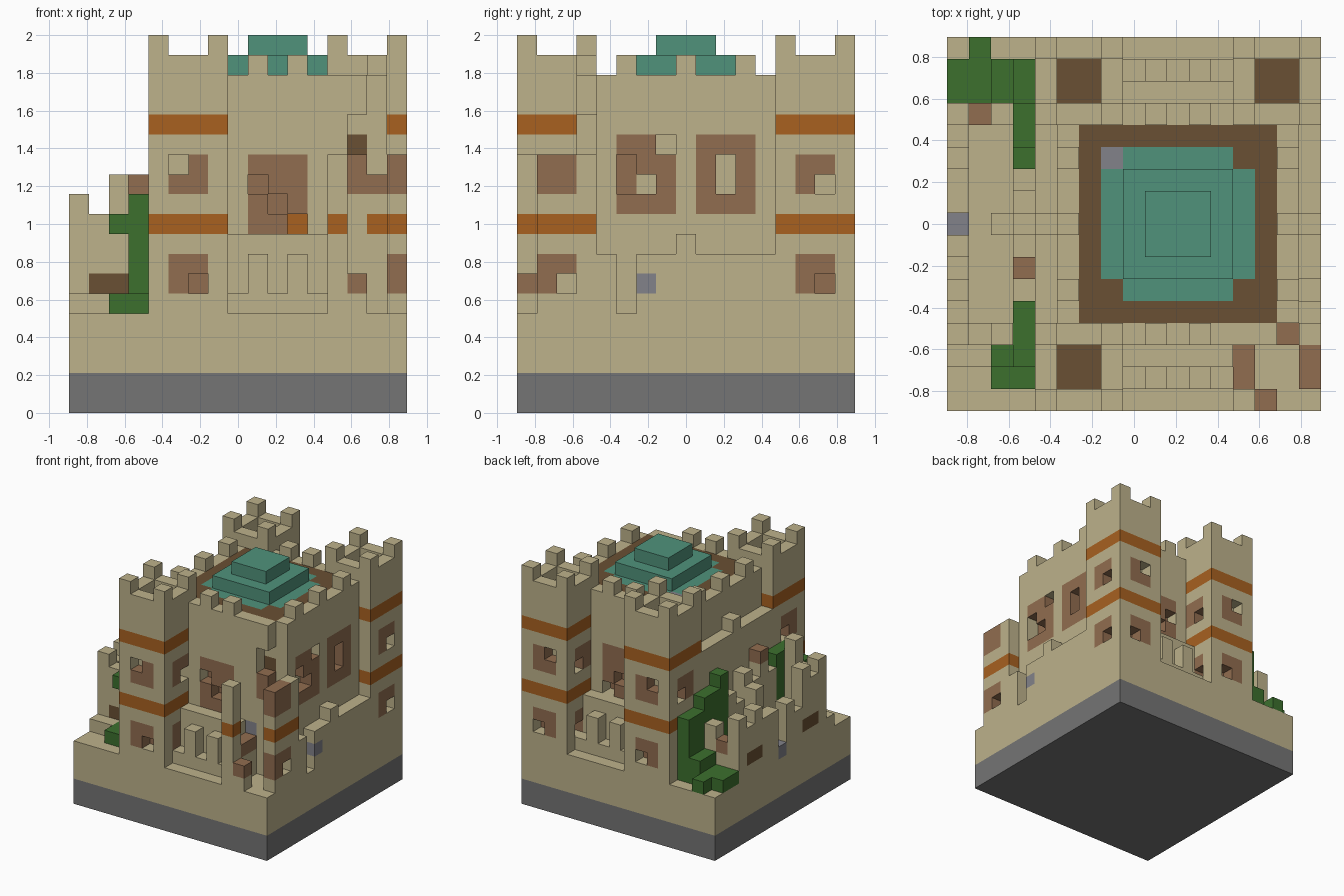
import bpy, bmesh, math
from mathutils import Vector

cube = bpy.data.objects.get("Cube")
if cube:
    bpy.data.objects.remove(cube)

UNIT = 2 / 19
COLOURS = {
    "sandstone": (0.51, 0.445, 0.258),
    "foundation_grey": (0.178, 0.178, 0.178),
    "orange_band": (0.392, 0.12, 0.0144),
    "brick_brown": (0.283, 0.153, 0.08),
    "dark_timber": (0.144, 0.08, 0.033),
    "ivy_green": (0.045, 0.162, 0.027),
    "copper_teal": (0.08, 0.288, 0.198),
    "stone_grey": (0.223, 0.223, 0.254),
}
NAMES = list(COLOURS)
SAND, BASE, BAND, BRICK, TIMBER, IVY, TEAL, STONE = NAMES
TOP = 17          # roof level
GROUND = 5        # top of the plinth
cells = {}


def block(part, colour, x, y, z):
    """Fill a range of grid cells; each range is (start, end)."""
    for i in range(*x):
        for j in range(*y):
            for k in range(*z):
                cells[i, j, k] = (part, colour)


def column(part, x, y, top, colour=SAND, cap=None):
    block(part, colour, (x, x + 1), (y, y + 1), (GROUND, top))
    if cap:
        paint(cap, (x, x + 1), (y, y + 1), (top - 1, top))


def paint(colour, x, y, z):
    for i in range(*x):
        for j in range(*y):
            for k in range(*z):
                if (i, j, k) in cells:
                    cells[i, j, k] = (cells[i, j, k][0], colour)


def cut(*spots):
    for spot in spots:
        cells.pop(spot, None)


# Plinth
block("foundation", BASE, (0, 17), (0, 17), (0, 2))
block("plinth", SAND, (0, 17), (0, 17), (2, GROUND))

# Keep with roof floor and merlons
block("keep", SAND, (5, 16), (3, 14), (GROUND, TOP))
paint(TIMBER, (6, 15), (4, 13), (TOP - 1, TOP))
paint(TEAL, (7, 14), (6, 11), (TOP - 1, TOP))
paint(TEAL, (8, 13), (5, 12), (TOP - 1, TOP))
paint(STONE, (7, 8), (11, 12), (TOP - 1, TOP))
for wall in (5, 15):
    for j in (5, 8, 11):
        block("keep_merlons", SAND, (wall, wall + 1), (j, j + 1), (TOP, TOP + 1))
for wall in (3, 13):
    for i in (9, 11):
        block("keep_merlons", SAND, (i, i + 1), (wall, wall + 1), (TOP, TOP + 1))

# Stepped roof
block("roof_lower_tier", TEAL, (8, 13), (6, 11), (TOP, TOP + 1))
block("roof_upper_tier", TEAL, (9, 12), (7, 10), (TOP + 1, TOP + 2))

# Keep windows
for wall in ((3, 5), (12, 14)):
    paint(BRICK, (9, 12), wall, (9, 13))
paint(BAND, (11, 12), (4, 5), (9, 10))
for wall in (3, 13):
    cut((9, wall, 11), (10, wall, 10), (11, wall, 9))
paint(BRICK, (15, 16), (5, 8), (10, 14))
paint(BRICK, (15, 16), (9, 12), (10, 14))
paint(BRICK, (14, 15), (5, 6), (11, 13))
cut((15, 6, 11), (15, 7, 13), (15, 5, 11), (15, 5, 12), (15, 10, 11), (15, 10, 12))

# Ledges and balustrades at front and back
for ledge, rail in ((2, 1), (14, 15)):
    block("ledge", SAND, (8, 13), (ledge, ledge + 1), (GROUND, 9))
    block("balustrade", SAND, (8, 13), (rail, rail + 1), (GROUND, 6))
    for i in (9, 11):
        column("balustrade", i, rail, 8)

# Side parapets
block("right_parapet", SAND, (16, 17), (6, 13), (GROUND, 8))
column("right_parapet", 16, 8, 9)
column("right_parapet", 16, 4, 8)
paint(STONE, (16, 17), (6, 7), (6, 7))
block("left_parapet", SAND, (4, 5), (4, 13), (GROUND, 14))
column("left_parapet", 4, 8, 15)


def tower(part, x, y):
    """Square tower with bands, windows, a sunken floor and corner merlons."""
    xs, ys = (x, x + 4), (y, y + 4)
    block(part, SAND, xs, ys, (GROUND, TOP + 1))
    for z in (9, 14):
        paint(BAND, xs, ys, (z, z + 1))
    for z in (6, 11):
        paint(BRICK, (x + 1, x + 3), ys, (z, z + 2))
        paint(BRICK, xs, (y + 1, y + 3), (z, z + 2))
    # Hollow behind each upper window is plain stone
    paint(SAND, (x + 1, x + 3), (y + 1, y + 3), (11, 13))
    for side in (0, 3):
        cut((x + 1, y + side, 12), (x + 2, y + side, 6))
        cut((x + side, y + 2, 11), (x + side, y + 2, 6))
    for i in (1, 2):
        for j in (1, 2):
            cut((x + i, y + j, TOP))
    paint(TIMBER, (x + 1, x + 3), (y + 1, y + 3), (TOP - 1, TOP))
    for i in (0, 3):
        for j in (0, 3):
            cells[x + i, y + j, TOP + 1] = (part, SAND)


tower("front_right_tower", 4, 0)
tower("back_right_tower", 4, 13)
tower("back_left_tower", 13, 13)

# Ruined corner tower
RUIN = "ruined_tower"
for z in range(GROUND, TOP):
    cut((15, 3, z))
cut((14, 3, 13), (14, 3, 14))
paint(TIMBER, (14, 15), (4, 5), (13, 14))
paint(BRICK, (14, 15), (3, 4), (11, 13))
paint(STONE, (13, 14), (3, 4), (8, 9))
column(RUIN, 13, 0, 13)
column(RUIN, 14, 0, 7, SAND, BRICK)
column(RUIN, 15, 3, 12, SAND, BRICK)
column(RUIN, 16, 3, 13)
for j in (1, 2):
    column(RUIN, 13, j, 8, SAND, BRICK)
    column(RUIN, 16, j, 13)
    for z in (6, 11):
        paint(BRICK, (16, 17), (j, j + 1), (z, z + 2))
cut((16, 2, 6))
for x in (13, 15, 16):
    paint(BAND, (x, x + 1), (0, 4), (9, 10))
paint(SAND, (13, 14), (3, 4), (9, 10))

# Ruined annex: broken walls given as top heights
ANNEX = "ruined_annex"
for i, top in enumerate((11, 10, 12, 12)):
    column(ANNEX, i, 3, top)
for j, top in enumerate((10, 10, 11, 8, 9, 6, 9, 9, 10, 9, 10)):
    column(ANNEX, 0, j + 3, top)
for i, top in enumerate((8, 9, 11)):
    column(ANNEX, i + 1, 13, top)
for j, top in enumerate((10, 12, 10, 11, 9, 10)):
    column(ANNEX, 3, j + 5, top)
column(ANNEX, 2, 8, 10)
block(ANNEX, SAND, (0, 4), (2, 3), (GROUND, 6))
paint(BRICK, (3, 4), (6, 7), (11, 12))
paint(BRICK, (1, 2), (13, 14), (7, 8))
paint(STONE, (0, 1), (8, 9), (GROUND, 6))
paint(TIMBER, (1, 3), (3, 4), (6, 7))
for j in (4, 11):
    paint(TIMBER, (0, 1), (j, j + 2), (6, 7))

# Ivy at the front and back of the annex
block("front_ivy", IVY, (2, 4), (1, 3), (GROUND, 6))
column("front_ivy", 3, 2, 11, IVY)
cells[2, 2, 9] = ("front_ivy", IVY)
for j in (3, 4):
    column("front_ivy", 3, j, 11, IVY)
cells[3, 3, 11] = (ANNEX, BRICK)
paint(IVY, (3, 4), (3, 4), (11, 12))
cut((3, 3, 11))
block("back_ivy", IVY, (0, 4), (14, 16), (GROUND, 6))
block("back_ivy", IVY, (2, 4), (14, 16), (GROUND, 7))
block("back_ivy", IVY, (3, 4), (14, 16), (GROUND, 10))
cells[1, 16, GROUND] = ("back_ivy", IVY)
for j, top in ((13, 11), (12, 11), (11, 12)):
    column("back_ivy", 3, j, top, IVY)

# Materials
materials = []
for name, rgb in COLOURS.items():
    mat = bpy.data.materials.new(name)
    mat.use_nodes = True
    mat.diffuse_color = (*rgb, 1)
    mat.node_tree.nodes["Principled BSDF"].inputs["Base Color"].default_value = (*rgb, 1)
    materials.append(mat)


def build(part):
    """Skin the exposed sides of one part and merge flat areas."""
    bm = bmesh.new()
    for cell, (owner, colour) in cells.items():
        if owner != part:
            continue
        centre = Vector(cell) + Vector((0.5, 0.5, 0.5))
        for axis in range(3):
            for sign in (-1, 1):
                step = [0, 0, 0]
                step[axis] = sign
                if tuple(c + s for c, s in zip(cell, step)) in cells:
                    continue
                n = Vector(step) / 2
                u = Vector((step[2], step[0], step[1])) / 2
                w = n.cross(u) * 2
                corners = [centre + n + a for a in (u + w, w - u, -u - w, u - w)]
                face = bm.faces.new([bm.verts.new(
                    ((p.x - 8.5) * UNIT, (p.y - 8.5) * UNIT, p.z * UNIT)) for p in corners])
                face.material_index = NAMES.index(colour)
    bmesh.ops.remove_doubles(bm, verts=bm.verts, dist=UNIT / 100)
    bmesh.ops.dissolve_limit(bm, angle_limit=math.radians(1), verts=bm.verts,
                             edges=bm.edges, delimit={'MATERIAL'})
    mesh = bpy.data.meshes.new(part)
    bm.to_mesh(mesh)
    bm.free()
    for mat in materials:
        mesh.materials.append(mat)
    bpy.context.collection.objects.link(bpy.data.objects.new(part, mesh))


for part in sorted({owner for owner, _ in cells.values()}):
    build(part)
